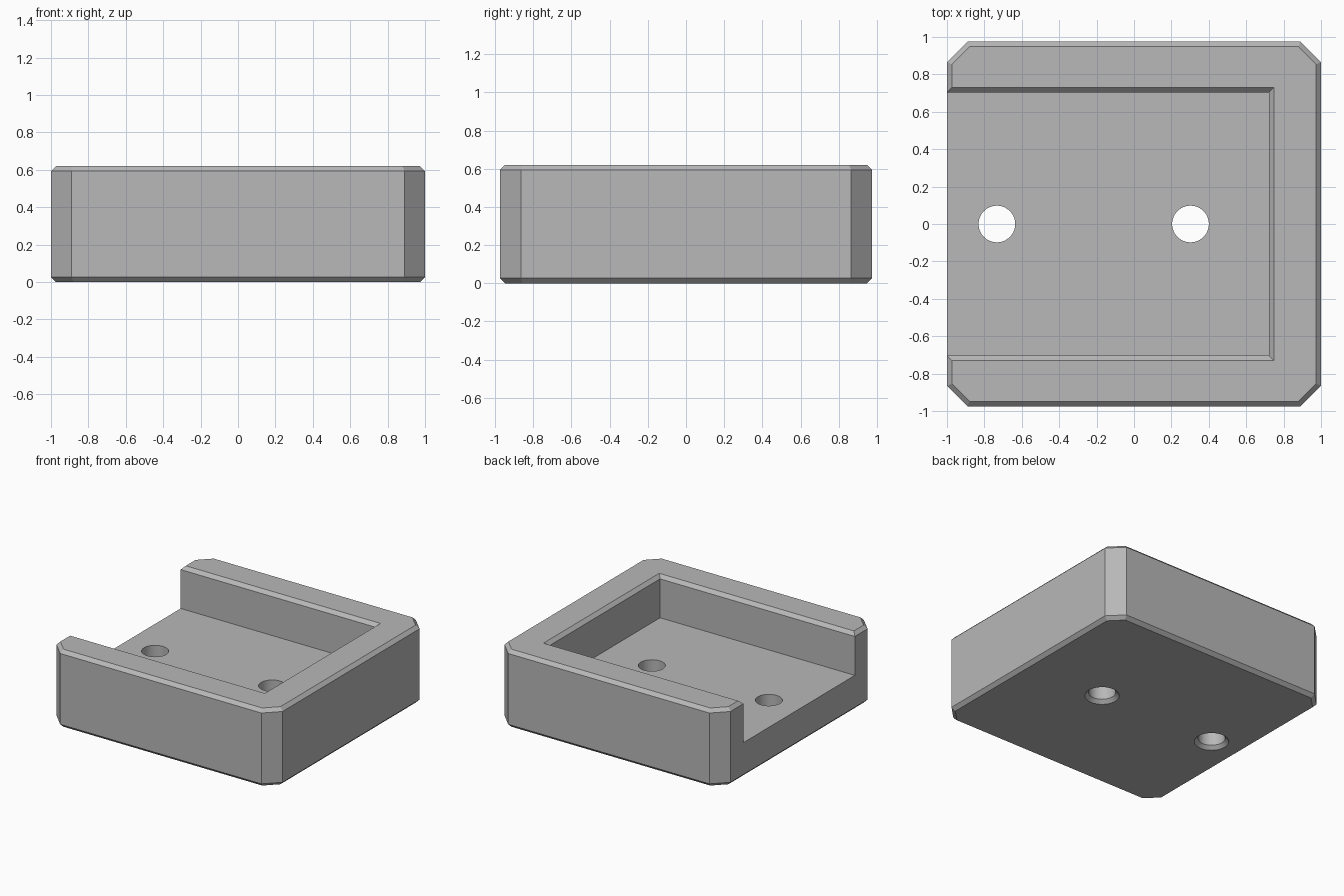
import bpy, bmesh, math

cube = bpy.data.objects.get("Cube")
if cube:
    bpy.data.objects.remove(cube, do_unlink=True)

HX, HY, H = 1.0, 0.975, 0.62   # half sizes and height
CORNER, EDGE = 0.11, 0.027     # corner cut and edge chamfer
FLOOR = 0.282                  # height of the recess floor

grey = bpy.data.materials.new("grey")
grey.use_nodes = True
grey.diffuse_color = (0.48, 0.48, 0.48, 1)
grey.node_tree.nodes["Principled BSDF"].inputs["Base Color"].default_value = (0.48, 0.48, 0.48, 1)


def loft(name, rings):
    """Closed solid through rings of (outline, z)."""
    bm = bmesh.new()
    loops = [[bm.verts.new((x, y, z)) for x, y in outline] for outline, z in rings]
    for a, b in zip(loops, loops[1:]):
        n = len(a)
        for i in range(n):
            j = (i + 1) % n
            bm.faces.new((a[i], a[j], b[j], b[i]))
    bm.faces.new(loops[0][::-1])
    bm.faces.new(loops[-1])
    bmesh.ops.recalc_face_normals(bm, faces=bm.faces[:])
    mesh = bpy.data.meshes.new(name)
    bm.to_mesh(mesh)
    bm.free()
    mesh.materials.append(grey)
    obj = bpy.data.objects.new(name, mesh)
    bpy.context.collection.objects.link(obj)
    return obj


def octagon(inset):
    """Rectangle with cut corners, offset inwards evenly."""
    x, y = HX - inset, HY - inset
    c = CORNER - inset * (2 - math.sqrt(2))
    return [(x, c - y), (x, y - c), (x - c, y), (c - x, y),
            (-x, y - c), (-x, c - y), (c - x, -y), (x - c, -y)]


def recess(grow):
    """Rectangle running out past the open side."""
    x, y = 0.722 + grow, 0.704 + grow
    return [(x, -y), (x, y), (-1.5, y), (-1.5, -y)]


def circle(cx, r, n=64):
    return [(cx + r * math.cos(math.tau * i / n), r * math.sin(math.tau * i / n))
            for i in range(n)]


# Chamfered block
block = loft("holder_block", [(octagon(EDGE), 0), (octagon(0), EDGE),
                              (octagon(0), H - EDGE), (octagon(EDGE), H)])

# Recess with chamfered rim, open on one side
over = 0.1
cutters = [loft("recess_cutter", [(recess(0), FLOOR), (recess(0), H - EDGE),
                                  (recess(EDGE + over), H + over)])]

# Screw holes, widened at the underside
for cx in (-0.733, 0.302):
    cutters.append(loft("hole_cutter", [(circle(cx, 0.098 + EDGE + 0.05), -0.05),
                                        (circle(cx, 0.098), EDGE),
                                        (circle(cx, 0.098), FLOOR + 0.1)]))

# Cut the block
bpy.ops.object.select_all(action='DESELECT')
block.select_set(True)
bpy.context.view_layer.objects.active = block
for cutter in cutters:
    cutter.hide_render = True
    mod = block.modifiers.new("cut", 'BOOLEAN')
    mod.operation = 'DIFFERENCE'
    mod.solver = 'EXACT'
    mod.object = cutter
    bpy.ops.object.modifier_apply(modifier=mod.name)
    bpy.data.objects.remove(cutter, do_unlink=True)

bpy.ops.object.shade_smooth_by_angle(angle=math.radians(30))
